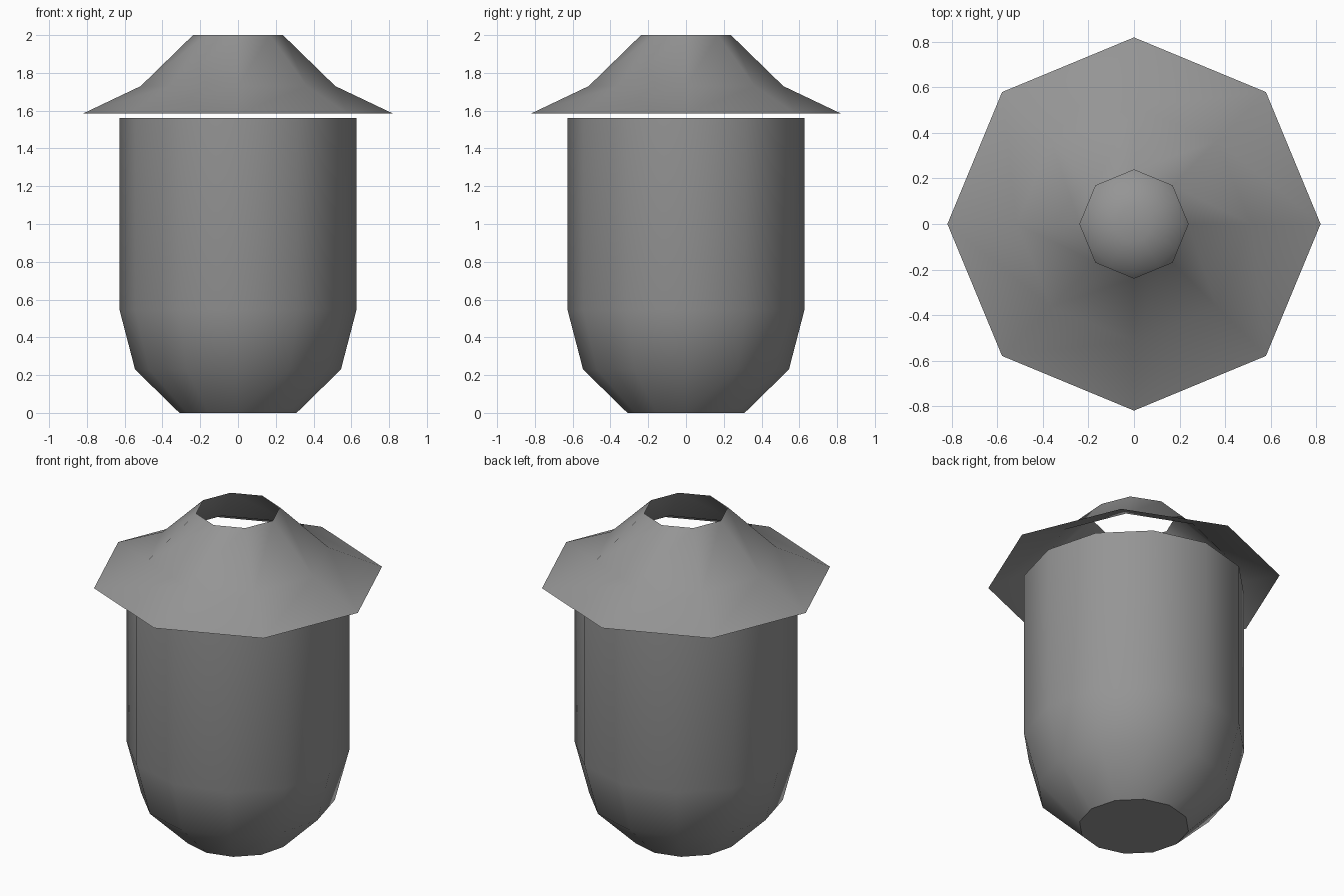
import bpy, bmesh, math

cube = bpy.data.objects.get("Cube")
if cube:
    bpy.data.objects.remove(cube, do_unlink=True)

grey = bpy.data.materials.new("plain_grey")
grey.use_nodes = True
colour = (0.3, 0.3, 0.3, 1)
grey.diffuse_color = colour
grey.node_tree.nodes["Principled BSDF"].inputs["Base Color"].default_value = colour


def lathe(name, profile, sides, sharp_angle, cap_start=False, cap_end=False):
    """Turn a (radius, height) profile around z, with corners on the axes."""
    bm = bmesh.new()
    rings = []
    for radius, z in profile:
        ring = []
        for i in range(sides):
            a = math.tau * i / sides
            ring.append(bm.verts.new((radius * math.cos(a), radius * math.sin(a), z)))
        rings.append(ring)
    for low, high in zip(rings, rings[1:]):
        for i in range(sides):
            j = (i + 1) % sides
            bm.faces.new((low[i], low[j], high[j], high[i]))
    if cap_start:
        bm.faces.new(rings[0][::-1])
    if cap_end:
        bm.faces.new(rings[-1])
    mesh = bpy.data.meshes.new(name)
    bm.to_mesh(mesh)
    bm.free()
    mesh.materials.append(grey)
    obj = bpy.data.objects.new(name, mesh)
    bpy.context.collection.objects.link(obj)
    bpy.ops.object.select_all(action="DESELECT")
    obj.select_set(True)
    bpy.context.view_layer.objects.active = obj
    bpy.ops.object.shade_smooth_by_angle(angle=math.radians(sharp_angle))
    return obj


# Open-topped vessel with a tapered, closed base
lathe("body", [(0.31, 0), (0.545, 0.23), (0.627, 0.545), (0.627, 1.56)],
      12, 40, cap_start=True)

# Flared roof floating just above the body, open at both ends
lathe("roof", [(0.82, 1.585), (0.515, 1.73), (0.238, 2.0)], 8, 50)

# Rounded floor inside the vessel
dome = [(0.3 * math.cos(t), 0.01 + 0.25 * math.sin(t))
        for t in (math.radians(d) for d in range(0, 90, 15))]
lathe("inner_dome", dome, 12, 60, cap_end=True)
